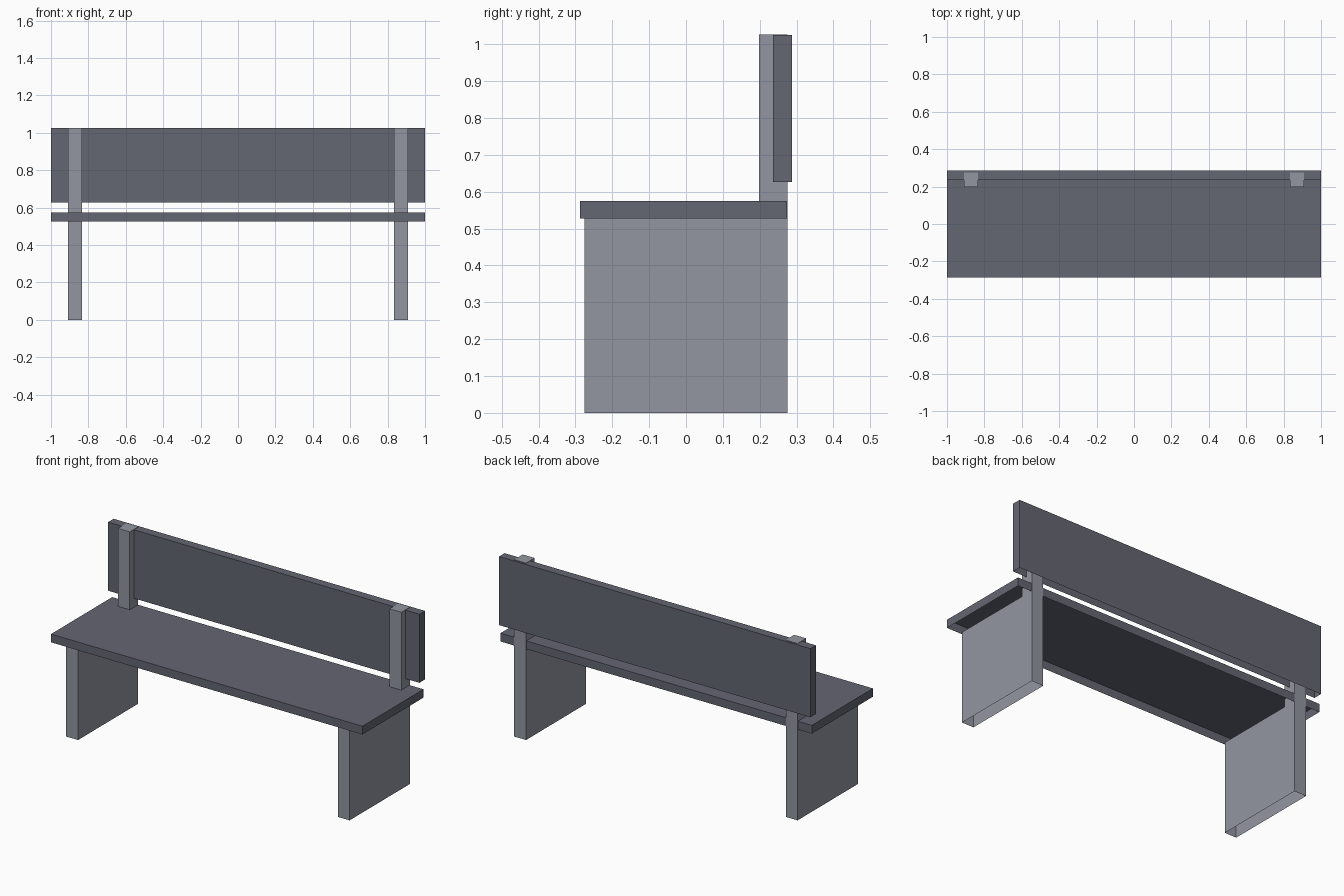
import bpy
import bmesh

cube = bpy.data.objects.get("Cube")
if cube:
    bpy.data.objects.remove(cube, do_unlink=True)


def make_material(name, rgb):
    mat = bpy.data.materials.new(name)
    mat.use_nodes = True
    mat.diffuse_color = (*rgb, 1)
    mat.node_tree.nodes["Principled BSDF"].inputs["Base Color"].default_value = (*rgb, 1)
    return mat


dark = make_material("dark slate", (0.127, 0.133, 0.168))
light = make_material("light grey", (0.287, 0.305, 0.352))


def extrude_profile(name, profile, x0, x1, mat):
    """Extrude a side outline of (y, z) points along x, leaving the underside open."""
    bm = bmesh.new()
    face = bm.faces.new([bm.verts.new((x0, y, z)) for y, z in profile])
    result = bmesh.ops.extrude_face_region(bm, geom=[face], use_keep_orig=True)
    verts = [v for v in result["geom"] if isinstance(v, bmesh.types.BMVert)]
    bmesh.ops.translate(bm, verts=verts, vec=(x1 - x0, 0, 0))
    bmesh.ops.recalc_face_normals(bm, faces=bm.faces)
    underside = [f for f in bm.faces if f.normal.z < -0.9]
    bmesh.ops.delete(bm, geom=underside, context="FACES_ONLY")
    mesh = bpy.data.meshes.new(name)
    bm.to_mesh(mesh)
    bm.free()
    mesh.materials.append(mat)
    obj = bpy.data.objects.new(name, mesh)
    bpy.context.collection.objects.link(obj)
    return obj


def rectangle(y0, y1, z0, z1):
    return [(y0, z0), (y1, z0), (y1, z1), (y0, z1)]


# Seat and backrest boards
extrude_profile("seat", rectangle(-0.287, 0.274, 0.527, 0.575), -1, 1, dark)
extrude_profile("backrest", rectangle(0.236, 0.287, 0.627, 1.025), -1, 1, dark)

# Broad legs, each rising into a backrest post at the rear
support = [(-0.276, 0), (0.276, 0), (0.276, 1.027),
           (0.198, 1.027), (0.198, 0.53), (-0.276, 0.53)]
for side, x in (("left", 0.872), ("right", -0.872)):
    extrude_profile(side + "_leg_and_post", support, x - 0.038, x + 0.038, light)
